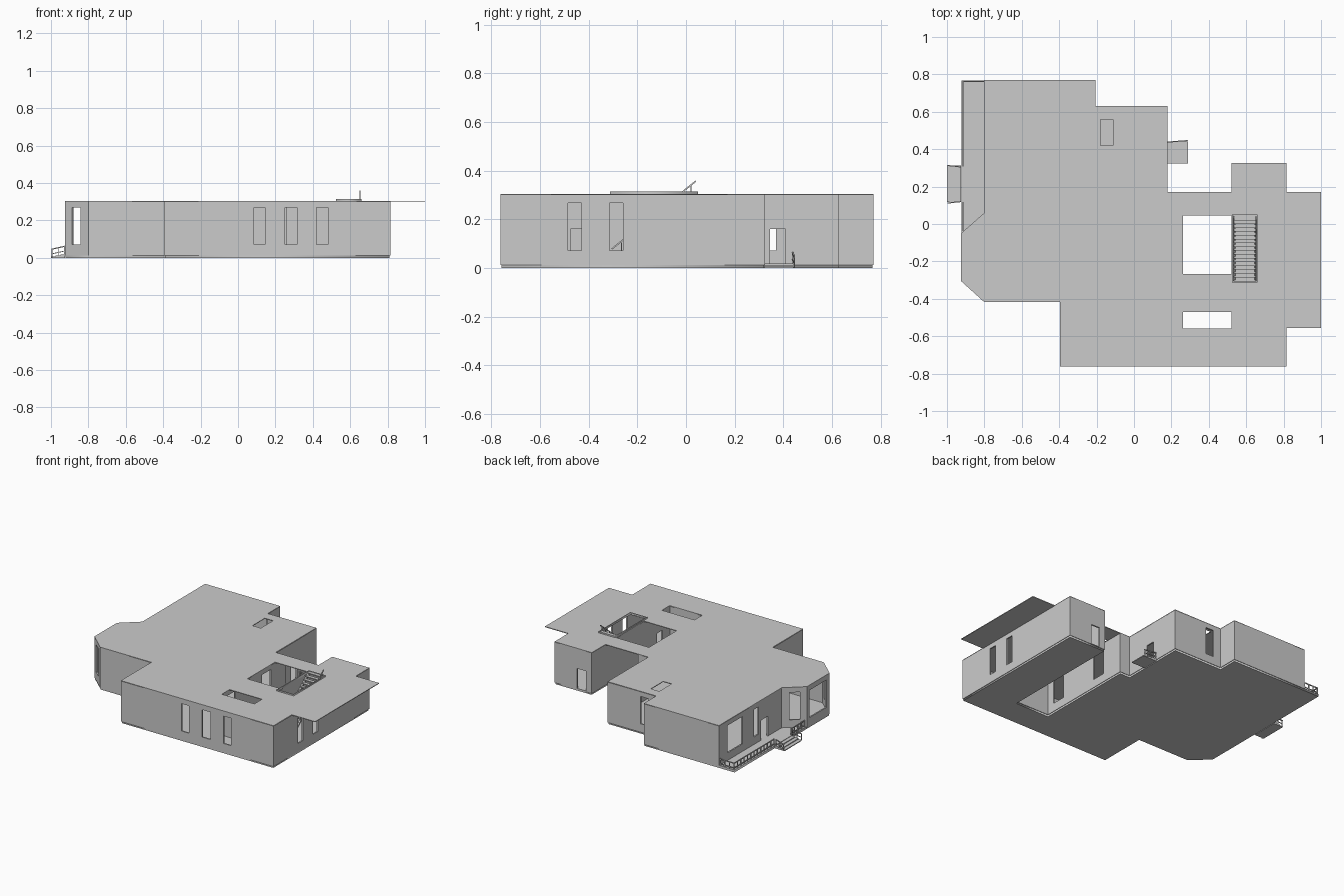
import bpy, bmesh, math
from mathutils import Matrix, Vector

if "Cube" in bpy.data.objects:
    bpy.data.objects.remove(bpy.data.objects["Cube"])

mat = bpy.data.materials.new("light_grey")
mat.diffuse_color = (0.6, 0.6, 0.6, 1)
mat.use_nodes = True
mat.node_tree.nodes["Principled BSDF"].inputs["Base Color"].default_value = mat.diffuse_color


def finish(name, mesh):
    ob = bpy.data.objects.new(name, mesh)
    bpy.context.collection.objects.link(ob)
    mesh.materials.clear()
    mesh.materials.append(mat)
    return ob


def part(name, boxes=(), bars=()):
    """boxes: (min, max) corners; bars: (start, end, width)."""
    bm = bmesh.new()
    for lo, hi in boxes:
        lo, hi = Vector(lo), Vector(hi)
        m = Matrix.Translation((lo + hi) / 2) @ Matrix.Diagonal((*(hi - lo), 1))
        bmesh.ops.create_cube(bm, size=1, matrix=m)
    for a, b, w in bars:
        a, b = Vector(a), Vector(b)
        rot = (b - a).to_track_quat('Z', 'Y').to_matrix().to_4x4()
        m = Matrix.Translation((a + b) / 2) @ rot @ Matrix.Diagonal((w, w, (b - a).length, 1))
        bmesh.ops.create_cube(bm, size=1, matrix=m)
    me = bpy.data.meshes.new(name)
    bm.to_mesh(me)
    bm.free()
    return finish(name, me)


def plate(name, loops, z0, z1, inset=0.0):
    """Flat slab from an outline followed by hole loops."""
    cu = bpy.data.curves.new(name, 'CURVE')
    cu.dimensions, cu.fill_mode = '2D', 'BOTH'
    cu.extrude = (z1 - z0) / 2
    cu.offset = inset
    for loop in loops:
        sp = cu.splines.new('POLY')
        sp.points.add(len(loop) - 1)
        for p, (x, y) in zip(sp.points, loop):
            p.co = (x, y, 0, 1)
        sp.use_cyclic_u = True
    tmp = bpy.data.objects.new(name + "_curve", cu)
    bpy.context.collection.objects.link(tmp)
    bpy.context.view_layer.update()
    me = bpy.data.meshes.new_from_object(tmp.evaluated_get(bpy.context.evaluated_depsgraph_get()))
    bpy.data.objects.remove(tmp)
    me.transform(Matrix.Translation((0, 0, (z0 + z1) / 2)))
    return finish(name, me)


def rect(x0, x1, y0, y1):
    return [(x0, y0), (x1, y0), (x1, y1), (x0, y1)]


FLOOR, ROOF, T = 0.018, 0.302, 0.01

# House outline, counter-clockwise
house = [(-.395, -.762), (.815, -.762), (.815, .325), (.52, .325), (.52, -.56), (.26, -.56),
         (.26, .17), (.18, .17), (.18, .63), (-.205, .63), (-.205, .77), (-.80, .77),
         (-.80, .06), (-.925, -.05), (-.925, -.305), (-.80, -.418), (-.395, -.418)]

# Openings per wall: start, end along the wall, bottom, top
LO, HI, DOOR = .072, .268, .16
openings = {
    0: [(.48, .54, LO, HI), (.645, .71, LO, HI), (.815, .875, LO, HI)],
    1: [(.277, .332, LO, HI), (.447, .502, LO, HI)],
    2: [(.18, .25, FLOOR, DOOR)],
    3: [(.74, .80, FLOOR, DOOR)],
    5: [(.055, .155, LO, HI), (.46, .56, LO, HI)],
    7: [(.175, .24, FLOOR, DOOR)],
    8: [(.26, .325, LO, HI)],
    11: [(.095, .266, LO, HI), (.40, .45, LO, HI), (.475, .555, FLOOR, DOOR)],
    12: [(.053, .12, LO, HI)],
    13: [(.03, .22, LO, HI)],
    14: [(.052, .113, LO, HI)],
}

# Walls: piers, sills and lintels around each opening
for i, p in enumerate(house):
    p, q = Vector(p), Vector(house[(i + 1) % len(house)])
    length, s, base = (q - p).length, 0, FLOOR - .006
    boxes = []
    for a, b, z0, z1 in openings.get(i, []):
        boxes.append(((s, 0, base), (a, T, ROOF)))
        boxes.append(((a, 0, z1), (b, T, ROOF)))
        boxes.append(((a, 0, base), (b, T, z0)))
        s = b
    boxes.append(((s, 0, base), (length, T, ROOF)))
    ob = part(f"wall_{i:02d}", boxes)
    d = q - p
    ob.data.transform(Matrix.Translation((*p, 0)) @ Matrix.Rotation(math.atan2(d.y, d.x), 4, 'Z'))

# Floor slab, including the porch corner
floor = house[:11] + [(-.925, .77)] + house[14:]
plate("floor_slab", [floor], 0, FLOOR, -.004)

# Flat ceiling with overhang, courtyard holes, stairwell and skylight
roof = house[:1] + [(.815, -.762), (.815, -.555), (1, -.555), (1, .17), (.815, .17),
                    (.815, .325), (.52, .325), (.52, .17)] + house[7:]
plate("ceiling", [roof, rect(.262, .52, -.268, .045), rect(.262, .52, -.558, -.47),
                  rect(.53, .655, -.305, .045), rect(-.18, -.113, .42, .56)], ROOF - .002, ROOF + .003)

# Curb around the stairwell
plate("stairwell_curb", [rect(.525, .66, -.312, .05), rect(.531, .654, -.306, .044)], ROOF, .315)

# Inner staircase climbing towards the back
N, y0, y1 = 17, -.305, .04
treads = []
for k in range(N):
    y, z = y0 + (y1 - y0) * k / N, FLOOR + (.312 - FLOOR) * (k + 1) / N
    treads.append(((.535, y, z - .006), (.65, y + .024, z)))
part("stair_treads", treads)
stringers = [((x, y0, FLOOR + .005), (x, y1, .305), .012) for x in (.536, .65)]
part("stair_stringers", bars=stringers)
rise = (.305 - FLOOR) / (y1 - y0)
rail = [((.652, y0, FLOOR + .06), (.652, y1, .357), .006)]
for k in range(0, N + 1, 2):
    y = y0 + (y1 - y0) * k / N
    z = FLOOR + rise * (y - y0)
    rail.append(((.652, y, z), (.652, y, z + .055), .004))
part("stair_handrail", bars=rail)


# Porch railing runs
def railing(name, a, b, n):
    a, b = Vector((*a, FLOOR)), Vector((*b, FLOOR))
    bars = [(a + Vector((0, 0, h)), b + Vector((0, 0, h)), .006) for h in (.012, .045)]
    for k in range(n + 1):
        p = a.lerp(b, k / n)
        bars.append((p, p + Vector((0, 0, .05 if k in (0, n) else .045)), .006))
    part(name, bars=bars)


railing("porch_rail_side", (-.915, .31), (-.915, .762), 12)
railing("porch_rail_back", (-.915, .762), (-.805, .762), 3)
railing("porch_rail_front", (-.915, -.035), (-.915, .115), 4)


# Entrance steps with flared handrails
def steps(name, x0, x1, ya, yb, rails):
    boxes = []
    for k in range(3):
        xe = x1 + (x0 - x1) * k / 3
        boxes.append(((min(x0, xe), ya + .008, k * .006), (max(x0, xe), yb - .008, (k + 1) * .006)))
    part(name, boxes)
    bars = []
    xo = x1 - math.copysign(.003, x1)
    for y, flare in rails:
        ends = Vector((x0, y, .062)), Vector((xo, y + flare, .046))
        bars += [(*ends, .006), (ends[0] - Vector((0, 0, .025)), ends[1] - Vector((0, 0, .025)), .004)]
        for t in (0.05, .5, .95):
            p = ends[0].lerp(ends[1], t)
            bars.append(((p.x, p.y, .003), p, .005))
    part(name + "_handrail", bars=bars)


steps("porch_steps", -.925, -1, .11, .32, [(.12, -.008), (.305, .008)])
steps("side_steps", .18, .29, .315, .45, [(.438, .008)])
